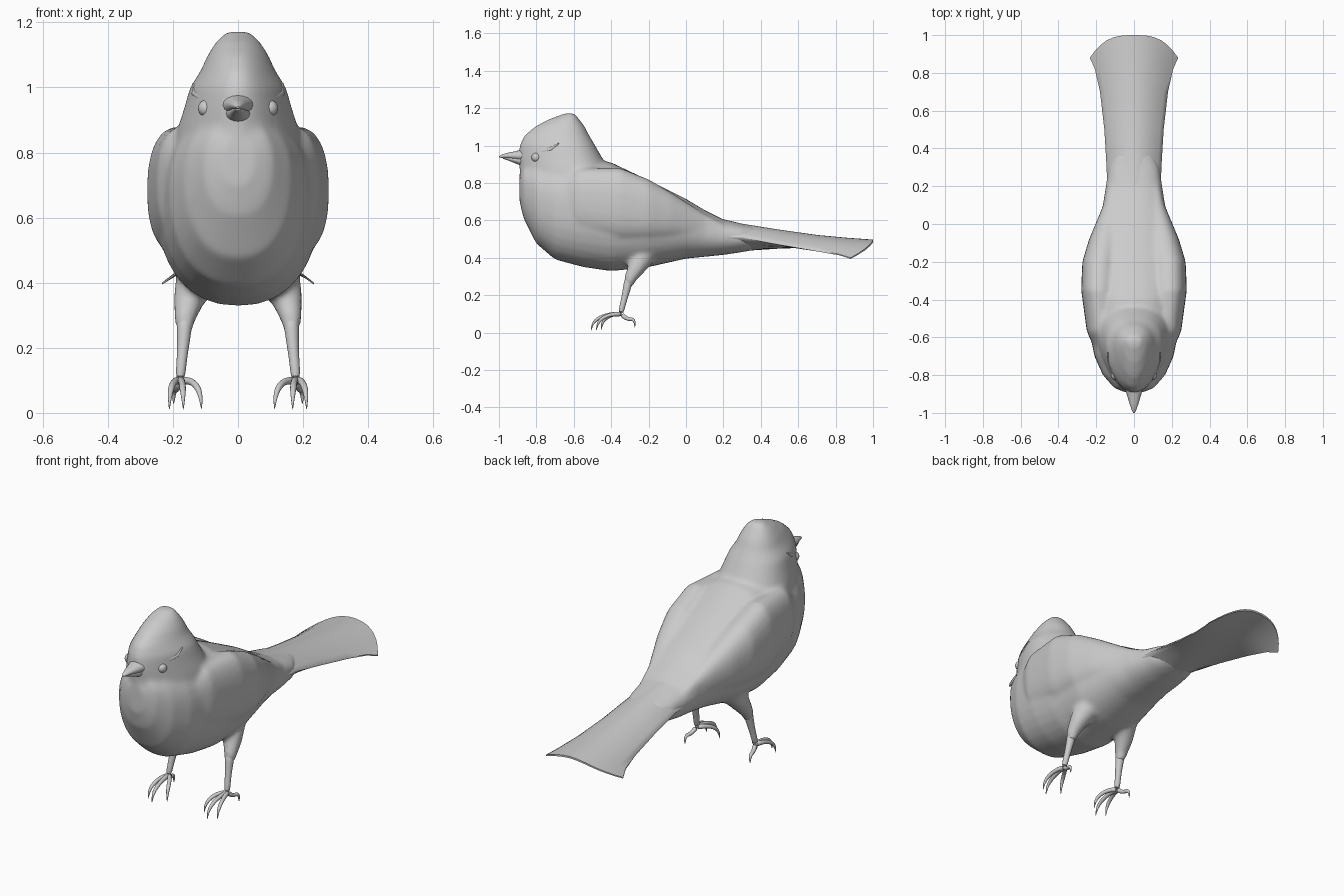
import bpy, bmesh, math
from mathutils import Vector

if "Cube" in bpy.data.objects:
    bpy.data.objects.remove(bpy.data.objects["Cube"])


def loft(bm, rings):
    """Skin a list of closed point rings and cap both ends."""
    rows = [[bm.verts.new(p) for p in r] for r in rings]
    n = len(rows[0])
    for a, b in zip(rows, rows[1:]):
        for i in range(n):
            bm.faces.new((a[i], a[(i + 1) % n], b[(i + 1) % n], b[i]))
    bm.faces.new(rows[0][::-1])
    bm.faces.new(rows[-1])


def spow(v, e):
    return math.copysign(abs(v) ** e, v)


def oval(n=32, e=1.0):
    """Unit superellipse outline."""
    return [(spow(math.cos(2 * math.pi * i / n), e), spow(math.sin(2 * math.pi * i / n), e))
            for i in range(n)]


def tube(bm, pts, radii, n=10):
    """Round tube of varying radius through a few points."""
    pts = [Vector(p) for p in pts]
    rings = []
    for i, p in enumerate(pts):
        d = (pts[min(i + 1, len(pts) - 1)] - pts[max(i - 1, 0)]).normalized()
        u = d.cross(Vector((1, 0.01, 0.02))).normalized()
        v = d.cross(u)
        rings.append([p + (u * c + v * s) * radii[i] for c, s in oval(n)])
    loft(bm, rings)


def finish(name, bm, mirror=False, subdiv=0, angle=50):
    bmesh.ops.recalc_face_normals(bm, faces=bm.faces[:])
    me = bpy.data.meshes.new(name)
    bm.to_mesh(me)
    bm.free()
    ob = bpy.data.objects.new(name, me)
    bpy.context.collection.objects.link(ob)
    bpy.ops.object.select_all(action='DESELECT')
    ob.select_set(True)
    bpy.context.view_layer.objects.active = ob
    bpy.ops.object.shade_smooth_by_angle(angle=math.radians(angle))
    if mirror:
        ob.modifiers.new("Mirror", 'MIRROR')
    if subdiv:
        m = ob.modifiers.new("Subdivision", 'SUBSURF')
        m.levels = m.render_levels = subdiv
    return ob


# Torso: sections along y (y, top, bottom, half width)
bm = bmesh.new()
torso = [(-.89, .84, .70, .05), (-.868, .90, .61, .105), (-.80, .92, .475, .165),
         (-.70, .93, .39, .21), (-.55, .935, .35, .24), (-.40, .91, .328, .25),
         (-.20, .815, .35, .245), (0, .715, .395, .195), (.10, .655, .405, .165),
         (.20, .605, .415, .15), (.30, .58, .43, .135), (.38, .565, .445, .10)]
rings = []
for y, t, b, w in torso:
    m = b + .55 * (t - b)
    rings.append([(w * c, y, m + s * (t - m if s > 0 else m - b)) for c, s in oval(32, .88)])
loft(bm, rings)

# Crested head: horizontal slices (z, front y, back y, half width), narrower in front
head = [(.74, -.87, -.40, .19), (.82, -.89, -.40, .19), (.88, -.89, -.42, .178),
        (.93, -.895, -.445, .162), (1.0, -.89, -.485, .143), (1.05, -.868, -.515, .112),
        (1.10, -.81, -.54, .09), (1.14, -.735, -.57, .066), (1.172, -.65, -.595, .035)]
loft(bm, [[(w * c * (1 + .26 * s), (f + k) / 2 + s * (k - f) / 2, z) for c, s in oval(32, .97)]
          for z, f, k, w in head])

# Folded wings: sections along y (y, mid z, half height, mid x, half thickness)
wing = [(-.72, .72, .07, .15, .03), (-.57, .705, .175, .168, .082), (-.35, .685, .195, .185, .095),
        (-.20, .655, .165, .18, .094), (-.08, .625, .125, .158, .08),
        (.10, .57, .065, .118, .045), (.25, .53, .025, .108, .02)]
for sx in (-1, 1):
    loft(bm, [[(sx * (x + hx * c), y, z + hz * s) for c, s in oval(24, .85)]
              for y, z, hz, x, hx in wing])
    # Feathered thigh, fused into the belly
    tube(bm, [(sx * .11, -.21, .47), (sx * .13, -.235, .40), (sx * .152, -.265, .345),
              (sx * .163, -.298, .29), (sx * .165, -.312, .245)],
         [.072, .064, .048, .034, .024], 16)
body = finish("body", bm)
m = body.modifiers.new("Fuse", 'REMESH')
m.mode = 'VOXEL'
m.voxel_size = .012
m.use_smooth_shade = True
m = body.modifiers.new("Soften", 'SMOOTH')
m.factor = .5
m.iterations = 10

# Tail: drooping fan (y, half width, top, edge droop, thickness, corner sweep)
bm = bmesh.new()
tail = [(.12, .14, .625, .11, .19, 0), (.30, .145, .582, .07, .14, 0),
        (.50, .157, .55, .075, .095, 0), (.70, .18, .522, .082, .06, 0),
        (.86, .207, .507, .088, .03, .04), (1.0, .234, .497, .097, .004, .12)]
rings = []
us = [i / 8 - 1 for i in range(17)]
for y, w, t, d, th, sw in tail:
    top = [(w * u, y - sw * abs(u) ** 3, t - d * u * u) for u in us]
    low = [(w * u, y - sw * abs(u) ** 3, t - d * u * u - .006 - th * (1 - u * u)) for u in us[::-1]]
    rings.append(top + low)
loft(bm, rings)
finish("tail", bm)

# Beak: upper and lower halves (y, mid z, half height, half width)
for name, secs in (
        ("upper_beak", [(-.85, .947, .042, .058), (-.885, .946, .031, .043), (-.91, .946, .024, .036),
                        (-.95, .946, .016, .024), (-.985, .943, .009, .012), (-1.0, .939, .003, .004)]),
        ("lower_beak", [(-.85, .915, .036, .045), (-.885, .920, .026, .036), (-.91, .923, .019, .028),
                        (-.95, .930, .010, .018), (-.978, .933, .004, .008)])):
    bm = bmesh.new()
    loft(bm, [[(w * c, y, z + h * s) for c, s in oval(16)] for y, z, h, w in secs])
    finish(name, bm)

# Eyes
bm = bmesh.new()
bmesh.ops.create_uvsphere(bm, u_segments=20, v_segments=12, radius=.026)
bmesh.ops.translate(bm, verts=bm.verts[:], vec=(.097, -.80, .936))
finish("eyes", bm, mirror=True)

# Brow feathers above and behind the eyes
bm = bmesh.new()
tube(bm, [(.068, -.845, .95), (.090, -.81, .968), (.115, -.76, .970), (.133, -.72, .982), (.138, -.68, 1.012)],
     [.004, .010, .012, .010, .003])
finish("brows", bm, mirror=True)

# Thin shanks below the thighs
bm = bmesh.new()
tube(bm, [(.163, -.30, .30), (.165, -.312, .255), (.169, -.325, .20), (.174, -.338, .15), (.178, -.35, .10)],
     [.026, .023, .018, .0155, .016], 14)
finish("shanks", bm, mirror=True, subdiv=1)

# Toes with hooked claws: three forward, one back (end x, end y)
bm = bmesh.new()
for ex, ey in ((.112, -.455), (.168, -.508), (.211, -.48), (.198, -.272)):
    x0, y0 = .178, -.345
    path = [(0, .098), (.25, .100), (.55, .092), (.80, .074), (.95, .050), (1.0, .008)]
    if ey > y0:
        path = [(0, .098), (.25, .080), (.55, .070), (.82, .074), (1.0, .055), (.97, .025)]
    tube(bm, [(x0 + (ex - x0) * t ** .7, y0 + (ey - y0) * t, z) for t, z in path],
         [.016, .012, .011, .011, .007, .001], 8)
finish("toes", bm, mirror=True, subdiv=1)
